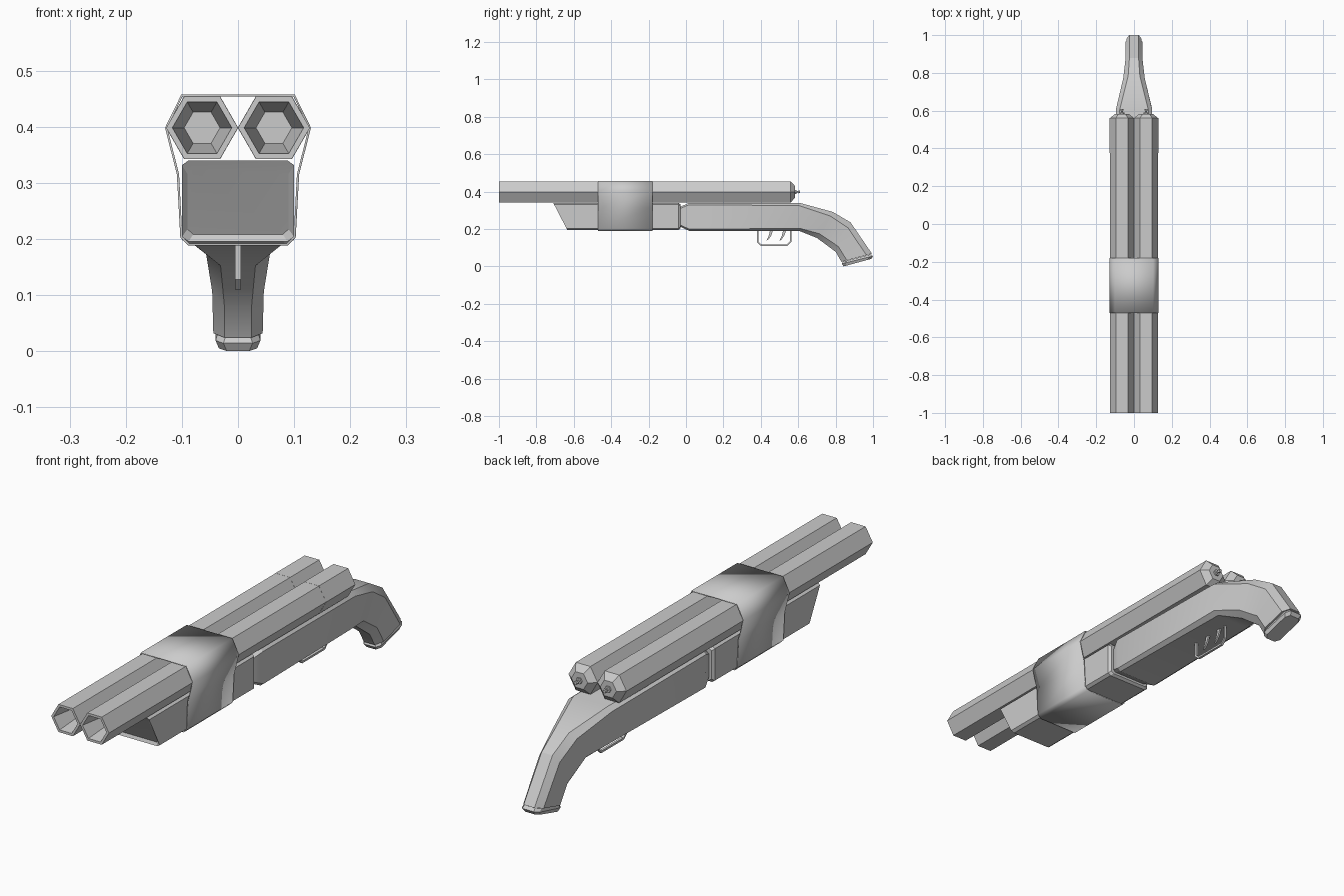
import bpy, bmesh
from math import cos, sin, pi, radians

if "Cube" in bpy.data.objects:
    bpy.data.objects.remove(bpy.data.objects["Cube"])


def finish(name, bm, angle=25):
    bmesh.ops.recalc_face_normals(bm, faces=bm.faces)
    me = bpy.data.meshes.new(name)
    bm.to_mesh(me)
    bm.free()
    ob = bpy.data.objects.new(name, me)
    bpy.context.collection.objects.link(ob)
    bpy.ops.object.select_all(action='DESELECT')
    ob.select_set(True)
    bpy.context.view_layer.objects.active = ob
    bpy.ops.object.shade_smooth_by_angle(angle=radians(angle))
    return ob


def skin(name, rings, caps=True, angle=25):
    """Bridge equal-length rings of points into a surface."""
    bm = bmesh.new()
    vs = [[bm.verts.new(p) for p in r] for r in rings]
    n = len(vs[0])
    for a, b in zip(vs, vs[1:]):
        for i in range(n):
            bm.faces.new((a[i], a[(i + 1) % n], b[(i + 1) % n], b[i]))
    if caps:
        bm.faces.new(vs[0])
        bm.faces.new(vs[-1])
    return finish(name, bm, angle)


def section(bot, top, w, cx, ct):
    """Chamfered rectangle from bottom (y, z) to top (y, z), half width w,
    chamfer cx across and fraction ct along the height."""
    ring = []
    for x, t in ((w, ct), (w, 1 - ct), (w - cx, 1), (cx - w, 1),
                 (-w, 1 - ct), (-w, ct), (cx - w, 0), (w - cx, 0)):
        ring.append((x, bot[0] + (top[0] - bot[0]) * t,
                     bot[1] + (top[1] - bot[1]) * t))
    return ring


def plate(name, pts, hw):
    """Side profile (y, z) given thickness across x."""
    return skin(name, [[(s * hw, y, z) for y, z in pts] for s in (-1, 1)])


# Twin hexagonal barrels with tapered bores, breech ends and firing pins
barrel = [(-0.88, .032), (-1, .053), (-1, .064), (.375, .064)]
breech = [(.375, .0645), (.56, .0645), (.583, .036), (.583, .013), (.59, .013),
          (.59, .005), (.602, .005), (.602, .009), (.61, .007)]
for side, sx in (("left", -.064), ("right", .064)):
    for part, prof in (("barrel", barrel), ("breech", breech)):
        skin(f"{side}_{part}",
             [[(sx + r * cos(i * pi / 3), y, .398 + r * sin(i * pi / 3))
               for i in range(6)] for y, r in prof])

# Fore-end under the barrels, slanted at the front
skin("fore_end", [
    section((-.63, .208), (-.7, .325), .09, .01, .08),
    section((-.635, .195), (-.71, .34), .1, .012, .06),
    section((-.04, .195), (-.04, .34), .1, .012, .06),
    section((-.03, .203), (-.03, .332), .092, .012, .06)])

# Receiver running into the curved pistol grip
skin("receiver_and_grip", [
    section((-.03, .212), (-.03, .318), .082, .012, .08),
    section((.02, .188), (.015, .34), .1, .014, .07),
    section((.61, .188), (.605, .34), .096, .02, .1),
    section((.70, .152), (.785, .291), .057, .026, .16),
    section((.80, .078), (.88, .235), .046, .022, .18),
    section((.831, .024), (.994, .068), .044, .02, .18)])

# Butt cap
skin("grip_cap", [
    section((.838, .024), (.989, .065), .037, .014, .12),
    section((.833, .014), (1.0, .055), .04, .014, .12),
    section((.843, 0), (.99, .04), .034, .014, .12)])

# Sleeve wrapped around barrels and fore-end
half = [(.088, .19), (.101, .203), (.107, .315), (.128, .398), (.1, .4555)]
loop = half + [(-x, z) for x, z in reversed(half)]
band = skin("band", [[(x, y, z) for x, z in loop] for y in (-.47, -.18)],
            caps=False, angle=70)
mod = band.modifiers.new("thickness", 'SOLIDIFY')
mod.thickness = .004
mod.offset = 0

# Trigger guard: thin bent strip
outer = [(.38, .195), (.38, .128), (.4, .11), (.543, .11), (.565, .132), (.565, .195)]
inner = [(.557, .195), (.557, .135), (.54, .118), (.403, .118), (.388, .131), (.388, .195)]
plate("trigger_guard", outer + inner, .005)

# Two triggers
for name, y in (("front_trigger", .43), ("rear_trigger", .5)):
    plate(name, [(y, .137), (y + .012, .145), (y + .026, .165), (y + .036, .195),
                 (y + .02, .195), (y + .013, .165)], .004)
